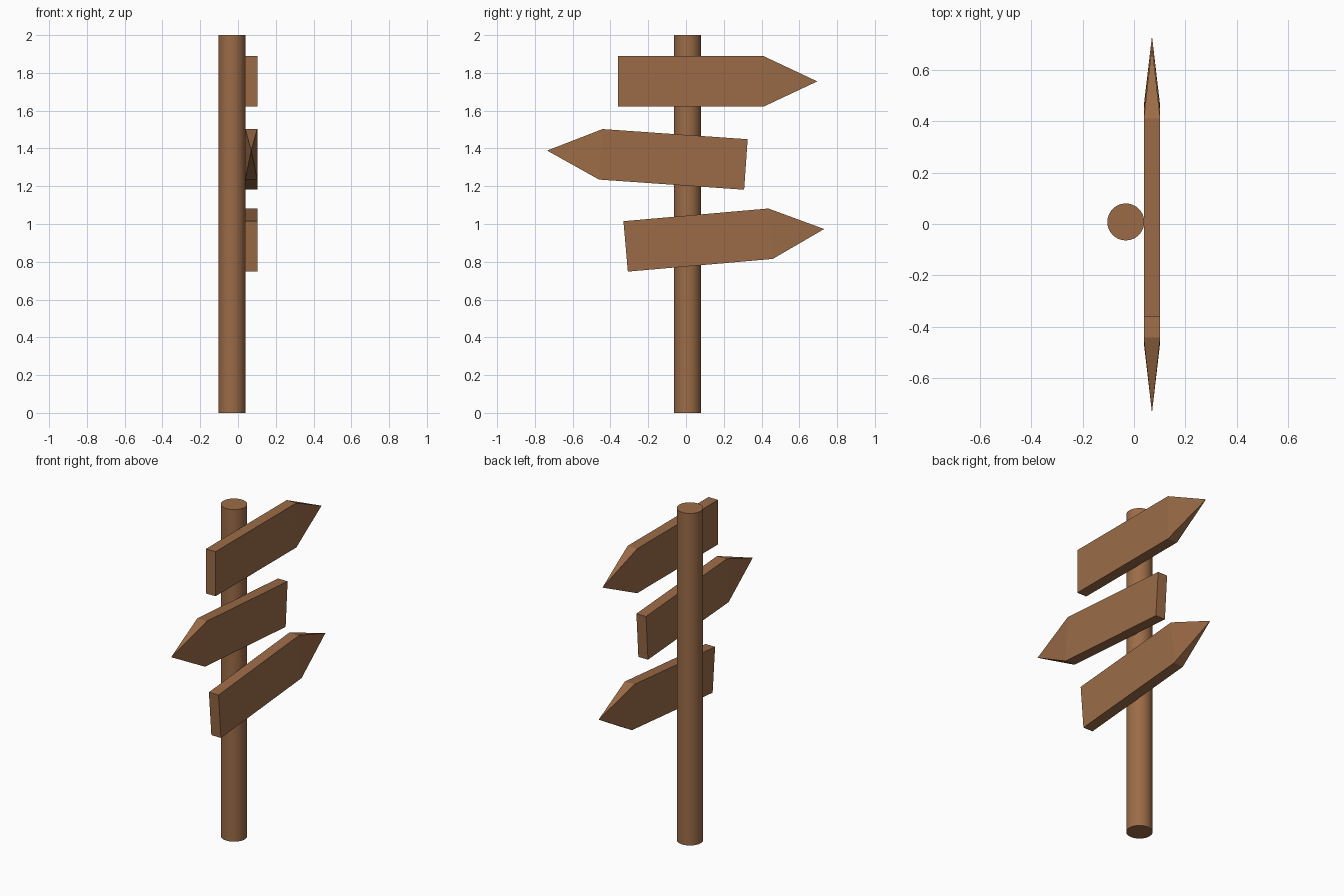
import bpy, bmesh, math
from mathutils import Matrix

if "Cube" in bpy.data.objects:
    bpy.data.objects.remove(bpy.data.objects["Cube"])

wood = bpy.data.materials.new("brown wood")
wood.diffuse_color = (0.33, 0.148, 0.063, 1)
wood.use_nodes = True
wood.node_tree.nodes["Principled BSDF"].inputs["Base Color"].default_value = wood.diffuse_color


def add_object(name, bm):
    bmesh.ops.recalc_face_normals(bm, faces=bm.faces)
    mesh = bpy.data.meshes.new(name)
    bm.to_mesh(mesh)
    bm.free()
    mesh.materials.append(wood)
    obj = bpy.data.objects.new(name, mesh)
    bpy.context.collection.objects.link(obj)
    return obj


# round post
bm = bmesh.new()
bmesh.ops.create_cone(bm, cap_ends=True, segments=32, radius1=0.072, radius2=0.072,
                      depth=2, matrix=Matrix.Translation((-0.032, 0.008, 1)))
post = add_object("post", bm)
bpy.context.view_layer.objects.active = post
post.select_set(True)
bpy.ops.object.shade_smooth_by_angle(angle=math.radians(40))


# arrow board: a plank whose pointing end is poked out into a pyramid tip
def arrow_board(name, y, z, direction, tilt):
    bm = bmesh.new()
    bmesh.ops.create_cube(bm, size=1, matrix=Matrix.Diagonal((0.064, 0.77, 0.268, 1)))
    end = max(bm.faces, key=lambda f: f.calc_center_median().y * direction)
    tip = bmesh.ops.poke(bm, faces=[end])["verts"][0]
    tip.co = (0, 0.67 * direction, 0)
    bm.transform(Matrix.Translation((0.07, y, z)) @ Matrix.Rotation(math.radians(tilt), 4, 'X'))
    add_object(name, bm)


arrow_board("top_board", 0.025, 1.755, 1, 0)
arrow_board("middle_board", -0.067, 1.342, -1, -4)
arrow_board("bottom_board", 0.064, 0.915, 1, 5)
